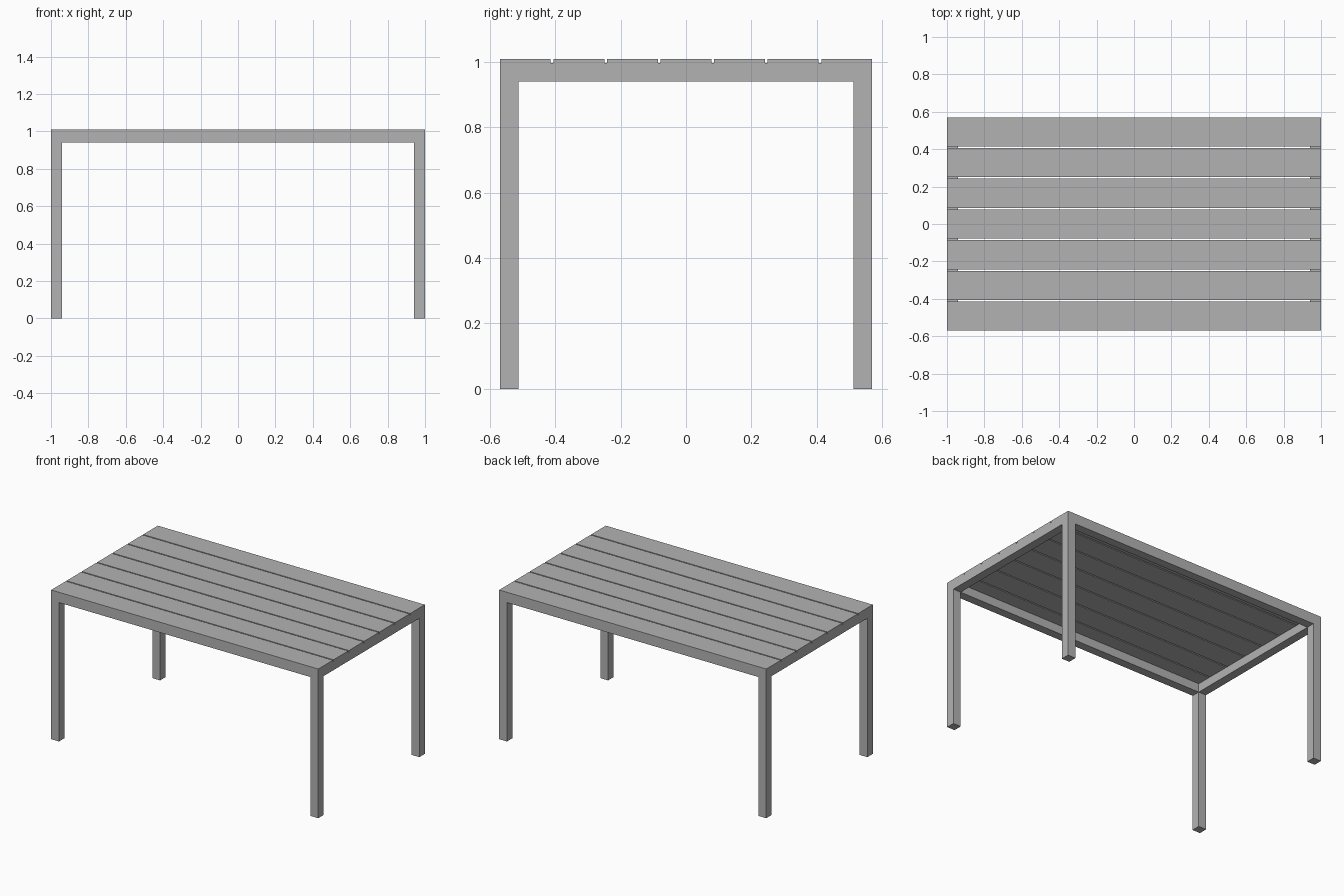
import bpy
import bmesh
from mathutils import Vector

cube = bpy.data.objects.get("Cube")
if cube:
    bpy.data.objects.remove(cube, do_unlink=True)

HALF_X, HALF_Y = 1.0, 0.57
BAR = 0.058            # square tube size of legs and rails
FRAME_TOP, TOP = 0.998, 1.01
SLATS, GAP = 7, 0.008

grey = bpy.data.materials.new("light_grey")
grey.use_nodes = True
grey.diffuse_color = (0.45, 0.45, 0.45, 1)
grey.node_tree.nodes["Principled BSDF"].inputs["Base Color"].default_value = grey.diffuse_color


def box(name, low, high):
    """Flat-shaded box between two opposite corners."""
    low, high = Vector(low), Vector(high)
    bm = bmesh.new()
    bmesh.ops.create_cube(bm, size=1)
    bmesh.ops.scale(bm, vec=high - low, verts=bm.verts)
    bmesh.ops.translate(bm, vec=(low + high) / 2, verts=bm.verts)
    mesh = bpy.data.meshes.new(name)
    bm.to_mesh(mesh)
    bm.free()
    mesh.materials.append(grey)
    obj = bpy.data.objects.new(name, mesh)
    bpy.context.collection.objects.link(obj)
    return obj


inner_x, inner_y = HALF_X - BAR, HALF_Y - BAR
rail_bottom = FRAME_TOP - BAR

# Legs, one in each corner
for side, sx in (("right", -HALF_X), ("left", inner_x)):
    for end, sy in (("front", -HALF_Y), ("back", inner_y)):
        box(f"{end}_{side}_leg", (sx, sy, 0), (sx + BAR, sy + BAR, FRAME_TOP))

# Long rails at front and back
for end, y in (("front", -HALF_Y), ("back", inner_y)):
    box(f"{end}_rail", (-inner_x, y, rail_bottom), (inner_x, y + BAR, FRAME_TOP))

# Short rails at the sides
for side, x in (("right", -HALF_X), ("left", inner_x)):
    box(f"{side}_rail", (x, -inner_y, rail_bottom), (x + BAR, inner_y, FRAME_TOP))

# Table top boards with open gaps
width = (2 * HALF_Y - GAP * (SLATS - 1)) / SLATS
for i in range(SLATS):
    y = -HALF_Y + i * (width + GAP)
    box(f"top_slat_{i + 1}", (-HALF_X, y, FRAME_TOP), (HALF_X, y + width, TOP))
